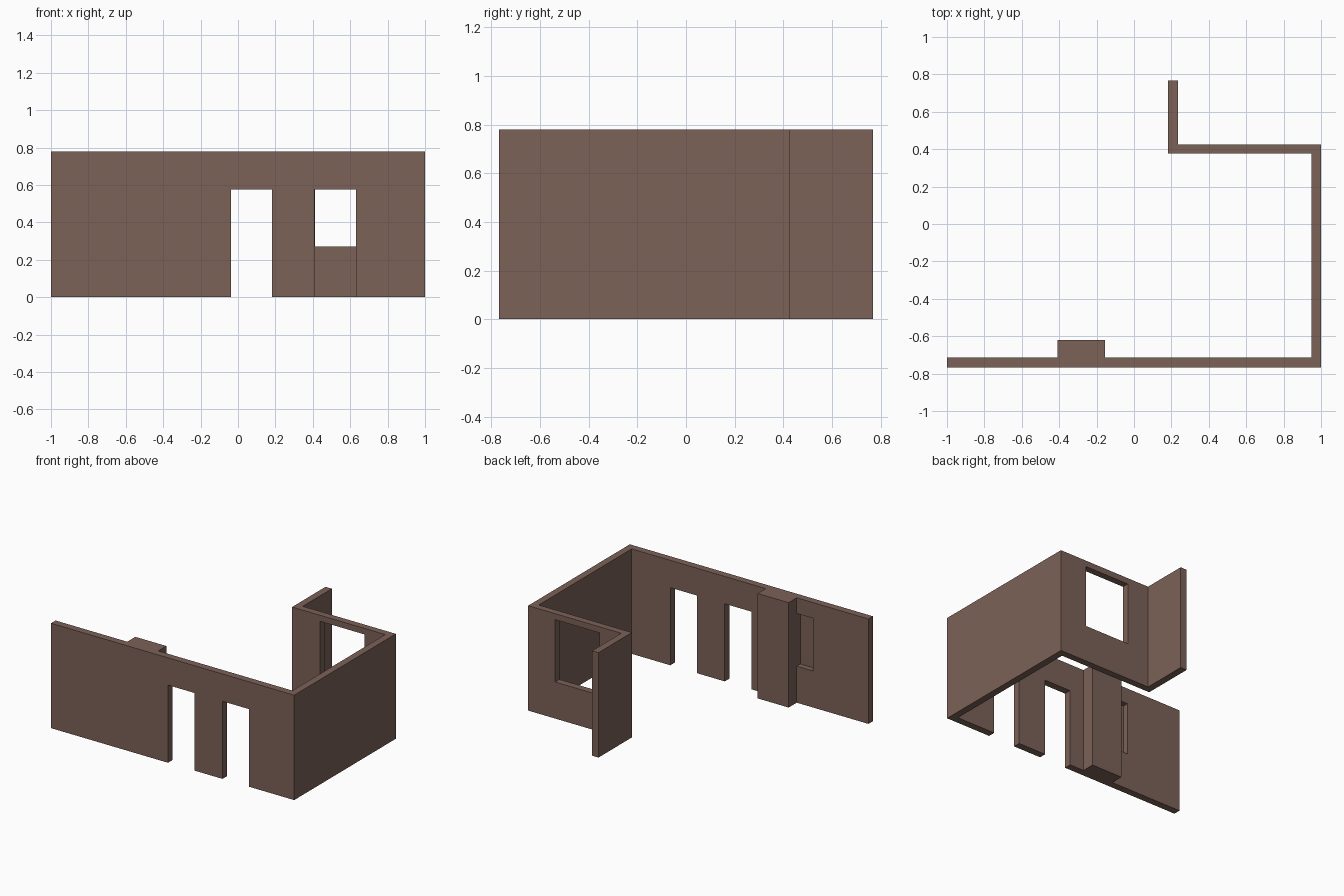
import bpy, bmesh

if "Cube" in bpy.data.objects:
    bpy.data.objects.remove(bpy.data.objects["Cube"])

HEIGHT = 0.78

plaster = bpy.data.materials.new("brown_plaster")
plaster.diffuse_color = (0.2, 0.122, 0.098, 1)
plaster.use_nodes = True
plaster.node_tree.nodes["Principled BSDF"].inputs["Base Color"].default_value = plaster.diffuse_color


def extrude_outline(name, points, z0, z1):
    """Solid prism from a counter-clockwise floor outline."""
    bm = bmesh.new()
    face = bm.faces.new([bm.verts.new((x, y, z0)) for x, y in points])
    top = bmesh.ops.extrude_face_region(bm, geom=[face])
    verts = [v for v in top["geom"] if isinstance(v, bmesh.types.BMVert)]
    bmesh.ops.translate(bm, vec=(0, 0, z1 - z0), verts=verts)
    bmesh.ops.recalc_face_normals(bm, faces=bm.faces)
    mesh = bpy.data.meshes.new(name)
    bm.to_mesh(mesh)
    bm.free()
    mesh.materials.append(plaster)
    obj = bpy.data.objects.new(name, mesh)
    bpy.context.collection.objects.link(obj)
    return obj


def cut_opening(target, name, x0, x1, y0, y1, z0, z1):
    """Subtract a box-shaped opening from the walls."""
    box = [(x0, y0), (x1, y0), (x1, y1), (x0, y1)]
    cutter = extrude_outline(name, box, z0, z1)
    cutter.hide_render = True
    cutter.display_type = "WIRE"
    mod = target.modifiers.new(name, "BOOLEAN")
    mod.operation = "DIFFERENCE"
    mod.solver = "EXACT"
    mod.object = cutter
    bpy.context.view_layer.objects.active = target
    bpy.ops.object.modifier_apply(modifier=name)
    bpy.data.objects.remove(cutter)


# Walls as one floor outline: front wall with chimney breast,
# right wall, back wall and the short return wall
outline = [
    (-1, -0.768), (1, -0.768), (1, 0.426), (0.234, 0.426),
    (0.234, 0.768), (0.182, 0.768), (0.182, 0.376), (0.948, 0.376),
    (0.948, -0.715), (-0.155, -0.715), (-0.155, -0.62),
    (-0.41, -0.62), (-0.41, -0.715), (-1, -0.715),
]
walls = extrude_outline("house_walls", outline, 0, HEIGHT)

# Two doorways in the front wall
for i, (x0, x1) in enumerate([(-0.038, 0.182), (0.41, 0.63)]):
    cut_opening(walls, f"doorway_{i + 1}", x0, x1, -0.85, -0.65, -0.1, 0.577)

# Window through the back wall
cut_opening(walls, "back_window", 0.412, 0.778, 0.3, 0.5, 0.272, 0.735)

# Shallow niche beside the chimney breast, closed on the outside
cut_opening(walls, "niche", -0.543, -0.41, -0.757, -0.69, 0.272, 0.663)
